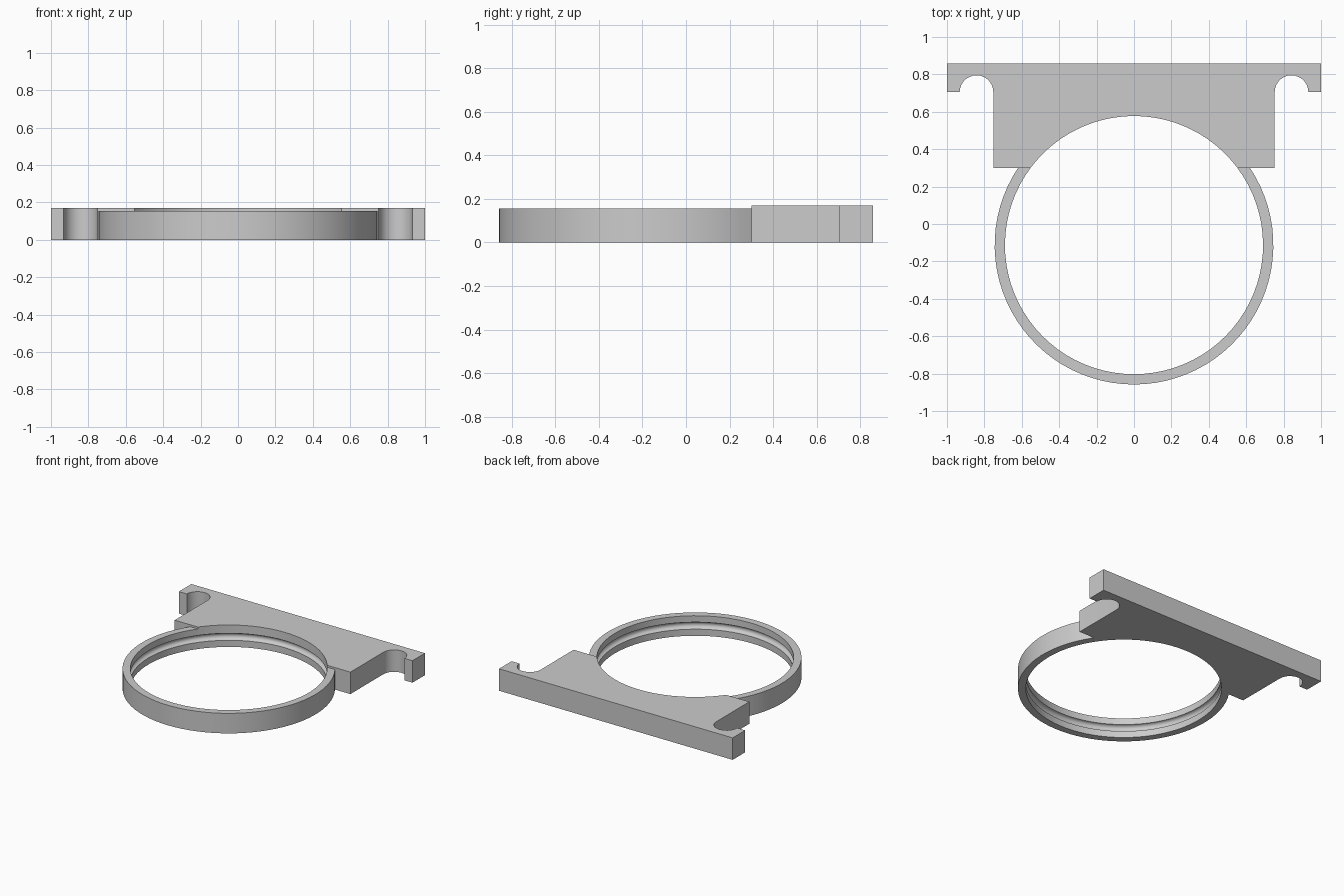
import bpy, bmesh, math

if "Cube" in bpy.data.objects:
    bpy.data.objects.remove(bpy.data.objects["Cube"])

CY = -0.113              # ring centre in y
R_IN, R_OUT = 0.69, 0.745
PLATE_H, RING_H = 0.17, 0.155
FRONT_Y, BACK_Y = 0.30, 0.858
GROOVE_Z, GROOVE_R = 0.078, 0.027

grey = bpy.data.materials.new("plain grey")
grey.diffuse_color = (0.6, 0.6, 0.6, 1)
grey.use_nodes = True
grey.node_tree.nodes["Principled BSDF"].inputs["Base Color"].default_value = grey.diffuse_color


def groove_profile(height):
    """Bore wall from bottom to top as (radius, z), with a round groove."""
    pts = [(R_IN, 0)]
    for i in range(9):
        t = math.pi * i / 8
        pts.append((R_IN + GROOVE_R * math.sin(t), GROOVE_Z - GROOVE_R * math.cos(t)))
    return pts + [(R_IN, height)]


def arc(cx, cy, r, a0, a1, n):
    return [(cx + r * math.cos(a0 + (a1 - a0) * i / n),
             cy + r * math.sin(a0 + (a1 - a0) * i / n)) for i in range(n + 1)]


def loft(name, loops, close_ends):
    """Join equal closed loops of points into one solid."""
    bm = bmesh.new()
    rows = [[bm.verts.new(p) for p in loop] for loop in loops]
    n = len(rows[0])
    for a, b in zip(rows, rows[1:]):
        for i in range(n):
            j = (i + 1) % n
            bm.faces.new((a[i], a[j], b[j], b[i]))
    if close_ends:
        bm.faces.new(rows[0][::-1])
        bm.faces.new(rows[-1])
    bmesh.ops.recalc_face_normals(bm, faces=bm.faces)
    mesh = bpy.data.meshes.new(name)
    bm.to_mesh(mesh)
    bm.free()
    mesh.materials.append(grey)
    obj = bpy.data.objects.new(name, mesh)
    bpy.context.collection.objects.link(obj)
    bpy.ops.object.select_all(action='DESELECT')
    obj.select_set(True)
    bpy.context.view_layer.objects.active = obj
    bpy.ops.object.shade_smooth_by_angle(angle=math.radians(30))
    return obj


# Mounting plate: hooked outline, stacked along the grooved bore
half = [(0.752, FRONT_Y)] + arc(0.842, 0.705, 0.09, math.pi, 0, 14) \
    + [(1, 0.705), (1, BACK_Y)]
outer = half + [(-x, y) for x, y in reversed(half)]
levels = []
for r, z in groove_profile(PLATE_H):
    a = math.asin((FRONT_Y - CY) / r)
    bore = arc(0, CY, r, math.pi - a, a, 40)
    levels.append([(x, y, z) for x, y in outer + bore])
loft("mounting_plate", levels, True)

# Ring: grooved section swept round the front, ending on the plate's front face
section = groove_profile(RING_H) + [(R_OUT, RING_H), (R_OUT, 0)]
STEPS = 56
sweep = []
for i in range(STEPS + 1):
    loop = []
    for r, z in section:
        a = math.asin((FRONT_Y - CY) / r)
        t = math.pi - a + (math.pi + 2 * a) * i / STEPS
        loop.append((r * math.cos(t), CY + r * math.sin(t), z))
    sweep.append(loop)
loft("ring", sweep, True)
